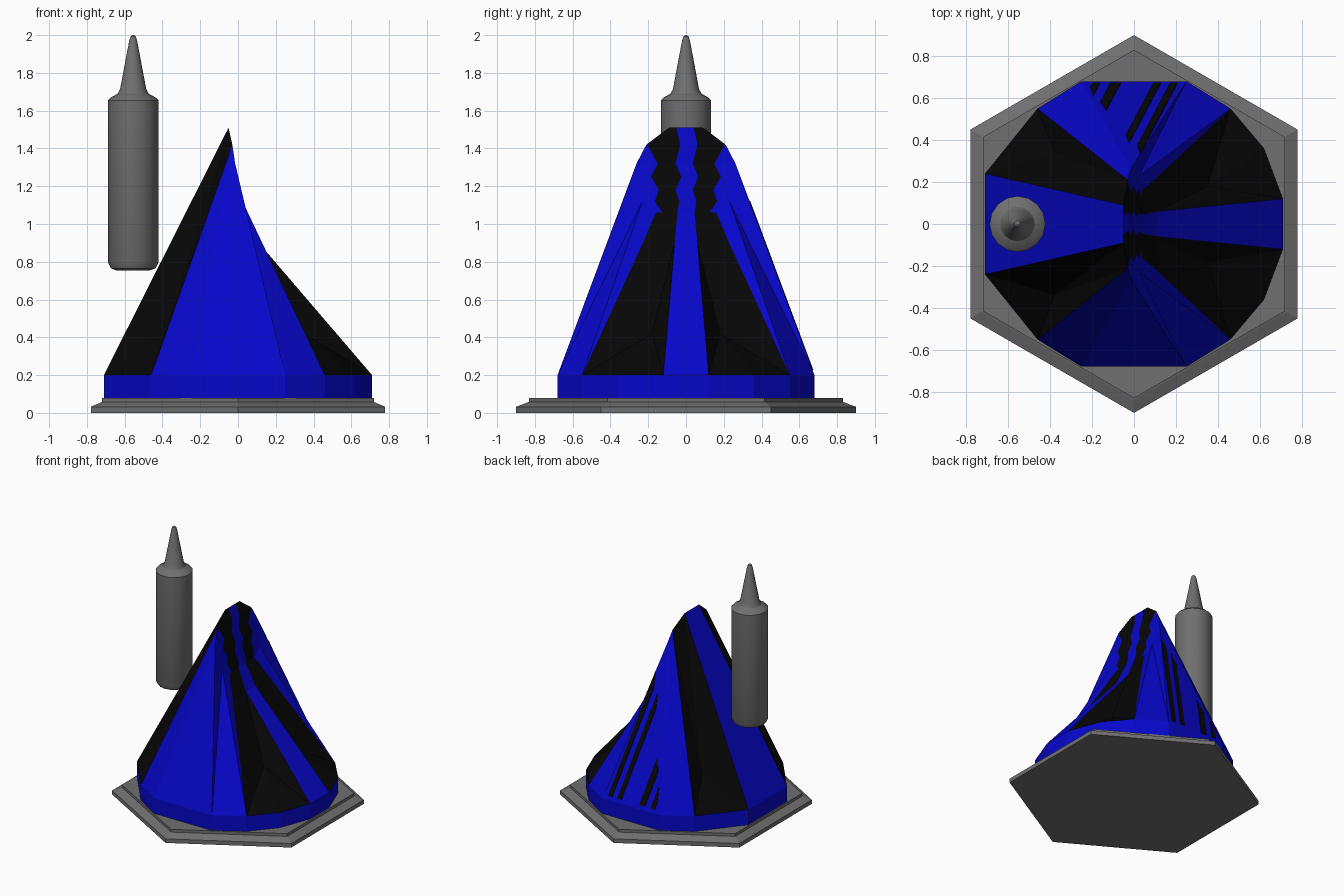
import bpy, bmesh, math
from mathutils import Vector

cube = bpy.data.objects.get("Cube")
if cube:
    bpy.data.objects.remove(cube)


def material(name, colour):
    m = bpy.data.materials.new(name)
    m.use_nodes = True
    rgba = (*colour, 1)
    m.diffuse_color = rgba
    m.node_tree.nodes["Principled BSDF"].inputs["Base Color"].default_value = rgba
    return m


BLUE = material("royal blue", (0.002, 0.002, 0.60))
BLACK = material("black", (0.002, 0.002, 0.002))
GREY = material("dark grey", (0.16, 0.16, 0.16))


def finish(name, bm, mats):
    bmesh.ops.remove_doubles(bm, verts=bm.verts, dist=0.0005)
    bmesh.ops.recalc_face_normals(bm, faces=bm.faces)
    mesh = bpy.data.meshes.new(name)
    bm.to_mesh(mesh)
    bm.free()
    for m in mats:
        mesh.materials.append(m)
    ob = bpy.data.objects.new(name, mesh)
    bpy.context.collection.objects.link(ob)
    return ob


def turned(name, profile, sides, mat, centre=(0, 0), turn=0.0):
    """Stack rings of (radius, height) and cap both ends."""
    bm = bmesh.new()
    rings = []
    for r, z in profile:
        angles = [turn + math.tau * i / sides for i in range(sides)]
        rings.append([bm.verts.new((centre[0] + r * math.cos(a),
                                    centre[1] + r * math.sin(a), z)) for a in angles])
    for low, high in zip(rings, rings[1:]):
        for i in range(sides):
            j = (i + 1) % sides
            bm.faces.new((low[i], low[j], high[j], high[i]))
    bm.faces.new(rings[0][::-1])
    bm.faces.new(rings[-1])
    return finish(name, bm, [mat])


# Hexagonal plinth with a sloped rim
turned("hexagon_base",
       [(0.9, 0), (0.9, 0.032), (0.84, 0.055), (0.83, 0.058), (0.83, 0.08)],
       6, GREY, turn=math.pi / 6)

# Floating bottle with a tapered nozzle
bottle = turned("bottle",
                [(0.09, 0.755), (0.118, 0.765), (0.133, 0.795), (0.133, 1.655), (0.118, 1.67),
                 (0.082, 1.69), (0.069, 1.715), (0.021, 1.97), (0.014, 1.993), (0.004, 2.0)],
                16, GREY, centre=(-0.555, 0))
bpy.context.view_layer.objects.active = bottle
bottle.select_set(True)
bpy.ops.object.shade_smooth_by_angle(angle=math.radians(30))

# Half outline of the cone foot, from the -x side round to the +x side
FOOT = [(-0.71, 0.24), (-0.46, 0.55), (-0.25, 0.68), (0.25, 0.68),
        (0.46, 0.55), (0.62, 0.36), (0.71, 0.12)]
RIM, FLOOR = 0.2, 0.08
# Upper face rows: height, x, outer half width, black half width, wave shift
ROWS = [(1.51, -0.05, 0.09, 0.09, -0.005), (1.42, -0.03, 0.21, 0.205, 0.015),
        (1.32, -0.015, 0.262, 0.15, -0.01), (1.25, -0.002, 0.286, 0.185, 0.02),
        (1.18, 0.012, 0.272, 0.145, -0.01), (1.12, 0.024, 0.23, 0.165, 0.01),
        (1.06, 0.037, 0.16, 0.125, 0)]
STRIP = 0.045
BEND = 0.9

bm = bmesh.new()


def face(points, colour):
    f = bm.faces.new([bm.verts.new(p) for p in points])
    f.material_index = colour


def fan(hub, points, colour):
    for k, m in zip(points, points[1:]):
        face([hub, k, m], colour)


for s in (1, -1):
    rim = [Vector((x, s * y, RIM)) for x, y in FOOT]
    w, n, p, q, t, u, e = rim
    edge = [Vector((x, s * out, z)) for z, x, out, _, _ in ROWS]
    a, b, c = edge[:3]
    fold = Vector((0.115, s * 0.228, BEND))
    inner_fold = Vector((0.11, s * 0.06, BEND))
    inner_top = Vector((ROWS[-1][1], s * STRIP, ROWS[-1][0]))
    black_top = Vector((ROWS[-1][1], s * ROWS[-1][3], ROWS[-1][0]))

    # Skirt below the rim
    drop = Vector((0, 0, RIM - FLOOR))
    for k, m in zip(rim, rim[1:]):
        face([k, m, m - drop, k - drop], 0)

    # Black corner band, dented in the middle
    fan(Vector((-0.38, s * 0.34, 0.44)), [a, w, n, b, a], 1)

    # Large side panel
    face([n, p, b], 0)
    face([p, c, b], 0)
    face([p, q, c], 0)

    # Corner panel that wraps round to the folded face
    fan(q, edge[2:6] + [t], 0)
    fan(t, edge[5:] + [fold], 0)

    # Lower black face, dented in the middle
    face([edge[-1], fold, black_top], 1)
    face([black_top, fold, inner_fold, inner_top], 1)
    fan(Vector((0.35, s * 0.18, 0.42)), [inner_fold, fold, t, u, e, inner_fold], 1)

    # Upper face with wavy black and blue bands
    for r0, r1 in zip(ROWS, ROWS[1:]):
        def across(row):
            z, x, out, black, shift = row
            return [Vector((x, y, z)) for y in
                    (shift, s * STRIP + shift, s * black, s * out)]
        g, h = across(r0), across(r1)
        for i, colour in enumerate((0, 1, 0)):
            ring = []
            for v in (g[i], g[i + 1], h[i + 1], h[i]):
                if all((v - o).length > 0.001 for o in ring):
                    ring.append(v)
            if len(ring) > 2:
                face(ring, colour)


def bridge(levels, colour):
    """Faces across the middle from (x, half width, height) levels."""
    for (x0, y0, z0), (x1, y1, z1) in zip(levels, levels[1:]):
        face([(x0, -y0, z0), (x0, y0, z0), (x1, y1, z1), (x1, -y1, z1)], colour)


# Blue centre panels on the two ends, and the underside
bridge([(0.037, STRIP, 1.06), (0.11, 0.06, BEND), (0.71, 0.12, RIM), (0.71, 0.12, FLOOR)], 0)
bridge([(-0.05, 0.09, 1.51), (-0.71, 0.24, RIM), (-0.71, 0.24, FLOOR)], 0)
face([(x, y, FLOOR) for x, y in FOOT] + [(x, -y, FLOOR) for x, y in FOOT[::-1]], 0)
finish("striped_cone", bm, [BLUE, BLACK])

# Slanted black bars on the rear panel: lower centre x, upper y, width
BARS = [(0.19, 0.335, 0.036), (0.11, 0.385, 0.036), (-0.088, 0.54, 0.05), (-0.18, 0.61, 0.036)]
LEAN = 0.53
slope = (ROWS[2][0] - RIM) / (0.68 - ROWS[2][2])
out = Vector((0, slope, 1)).normalized() * 0.004
bm = bmesh.new()
for mid, high_y, width in BARS:
    low_y = 0.67
    left, right = mid - width / 2, mid + width / 2
    run = (low_y - high_y) * LEAN
    outline = [(left, low_y), (right, low_y), (right - run, high_y),
               (left - run + 0.04 * LEAN, high_y + 0.04)]
    base = [Vector((x, y, RIM + (0.68 - y) * slope)) for x, y in outline]
    under = [bm.verts.new(v - out) for v in base]
    over = [bm.verts.new(v + out) for v in base]
    bm.faces.new(under[::-1])
    bm.faces.new(over)
    for i in range(4):
        j = (i + 1) % 4
        bm.faces.new((under[i], under[j], over[j], over[i]))
finish("rear_bars", bm, [BLACK])
